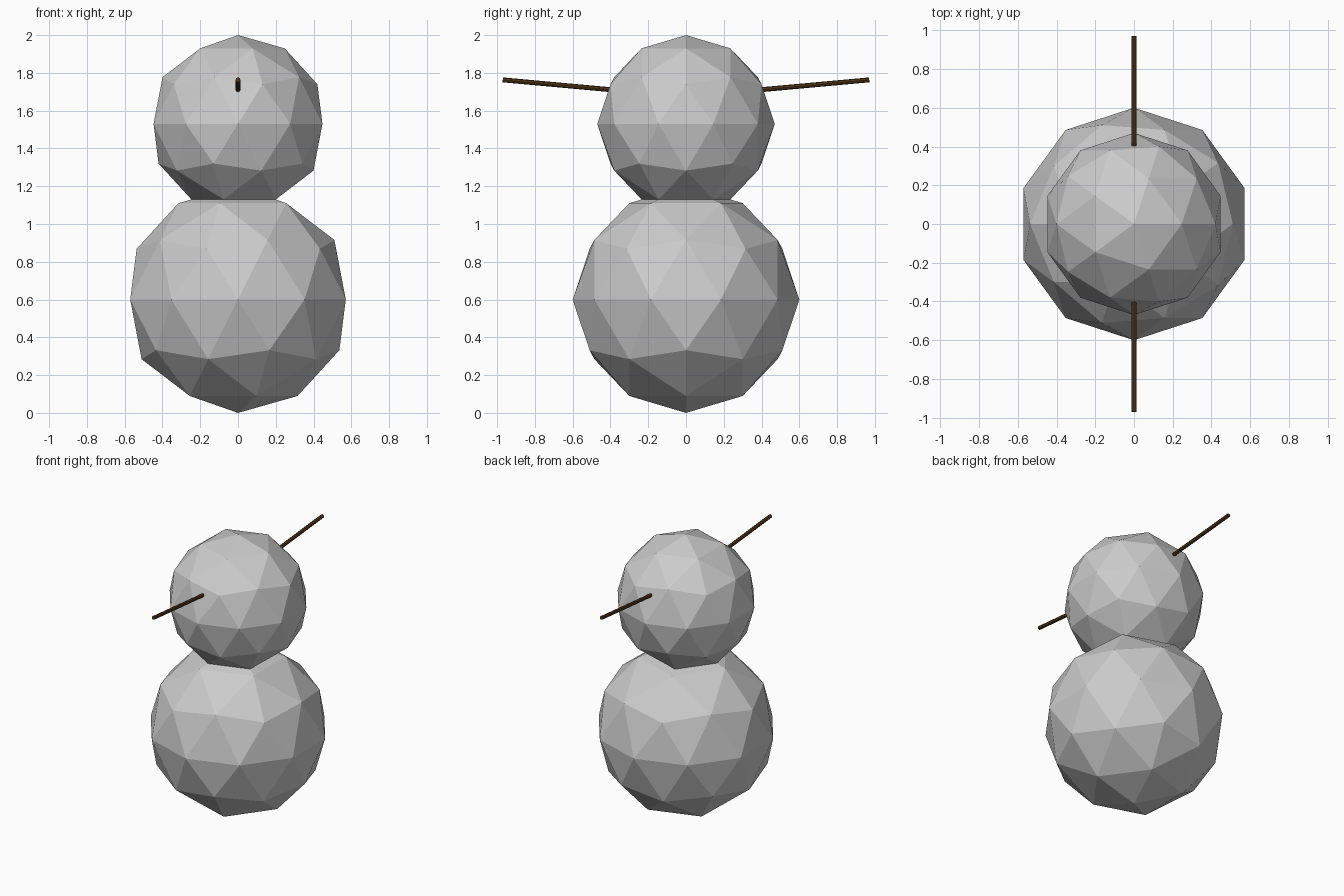
import bpy, math
from mathutils import Vector

if "Cube" in bpy.data.objects:
    bpy.data.objects.remove(bpy.data.objects["Cube"])

brown = bpy.data.materials.new("dark_brown_wood")
brown.diffuse_color = (0.09, 0.04, 0.01, 1)
brown.use_nodes = True
brown.node_tree.nodes["Principled BSDF"].inputs["Base Color"].default_value = brown.diffuse_color


def snowball(name, radius, z, turn):
    bpy.ops.mesh.primitive_ico_sphere_add(subdivisions=2, radius=radius,
                                          location=(0, 0, z), rotation=(0, 0, turn))
    bpy.context.object.name = name


def stick(name, start, end, radius):
    start, end = Vector(start), Vector(end)
    axis = end - start
    bpy.ops.mesh.primitive_cylinder_add(vertices=8, radius=radius, depth=axis.length,
                                        location=(start + end) / 2,
                                        rotation=axis.to_track_quat('Z', 'Y').to_euler())
    ob = bpy.context.object
    ob.name = name
    ob.data.materials.append(brown)


# Faceted body and head, turned half a turn from one another
snowball("body", 0.60, 0.60, math.pi)
snowball("head", 0.47, 1.53, 0)

# Twig on each side, rising slightly outwards
for side, label in ((-1, "front"), (1, "back")):
    stick(label + "_twig", (0, side * 0.32, 1.704), (0, side * 0.97, 1.763), 0.013)
